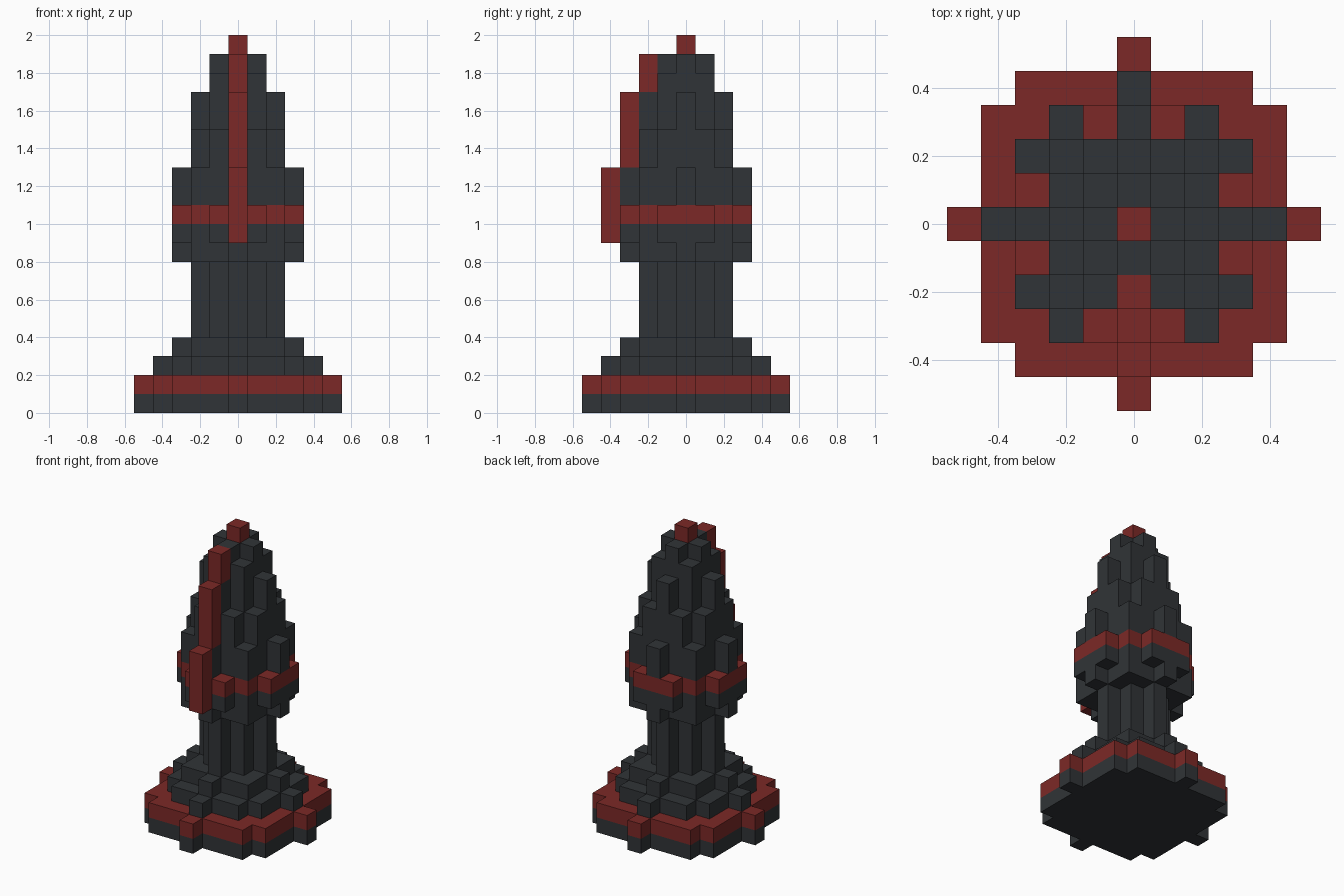
import bpy, bmesh, math
from mathutils import Vector

if "Cube" in bpy.data.objects:
    bpy.data.objects.remove(bpy.data.objects["Cube"])

V = 0.1  # voxel size


def material(name, rgb):
    m = bpy.data.materials.new(name)
    m.diffuse_color = (*rgb, 1)
    m.use_nodes = True
    m.node_tree.nodes["Principled BSDF"].inputs["Base Color"].default_value = m.diffuse_color
    return m


DARK = material("charcoal", (0.03, 0.034, 0.038))
RED = material("dark_red", (0.2, 0.022, 0.02))


def disc(r2, z0, z1):
    """Voxel cells of a stepped disc with squared radius r2, layers z0..z1-1."""
    return {(i, j, k) for i in range(-5, 6) for j in range(-5, 6)
            for k in range(z0, z1) if i * i + j * j <= r2}


def voxel_part(name, cells, mat):
    """Closed outer shell of a cell set, with coplanar faces merged."""
    bm = bmesh.new()
    for c in cells:
        for axis in range(3):
            for s in (-1, 1):
                n = [0, 0, 0]
                n[axis] = s
                if tuple(a + b for a, b in zip(c, n)) in cells:
                    continue
                centre = Vector((c[0], c[1], c[2] + 0.5)) + Vector(n) * 0.5
                u, w = Vector((0, 0, 0)), Vector((0, 0, 0))
                u[(axis + 1) % 3] = 0.5
                w[(axis + 2) % 3] = 0.5 * s
                quad = (centre - u - w, centre + u - w, centre + u + w, centre - u + w)
                bm.faces.new([bm.verts.new(p * V) for p in quad])
    bmesh.ops.remove_doubles(bm, verts=bm.verts[:], dist=0.001)
    bmesh.ops.dissolve_limit(bm, angle_limit=math.radians(1),
                             verts=bm.verts[:], edges=bm.edges[:])
    me = bpy.data.meshes.new(name)
    bm.to_mesh(me)
    bm.free()
    me.materials.append(mat)
    ob = bpy.data.objects.new(name, me)
    bpy.context.collection.objects.link(ob)


# Each part: material and stacked discs (squared radius, bottom layer, top layer)
PARTS = {
    "base_plate": (DARK, [(25, 0, 1)]),
    "base_band": (RED, [(25, 1, 2)]),
    "foot_and_stem": (DARK, [(16, 2, 3), (9, 3, 4), (4, 4, 8)]),
    "collar": (DARK, [(9, 8, 9), (10, 9, 10)]),
    "collar_band": (RED, [(10, 10, 11)]),
    "head": (DARK, [(9, 11, 13), (5, 13, 15), (4, 15, 17), (2, 17, 18), (1, 18, 19)]),
    "tip": (RED, [(0, 19, 20)]),
}
for name, (mat, discs) in PARTS.items():
    voxel_part(name, set().union(*(disc(*d) for d in discs)), mat)

# Stepped red slit running up the front of the head
slit = {(0, j, k) for j, z0, z1 in ((-4, 9, 13), (-3, 13, 17), (-2, 17, 19))
        for k in range(z0, z1)}
for j, z0, z1 in ((-4, 9, 13), (-3, 13, 17), (-2, 17, 19)):
    voxel_part("front_slit", {c for c in slit if c[1] == j}, RED)
